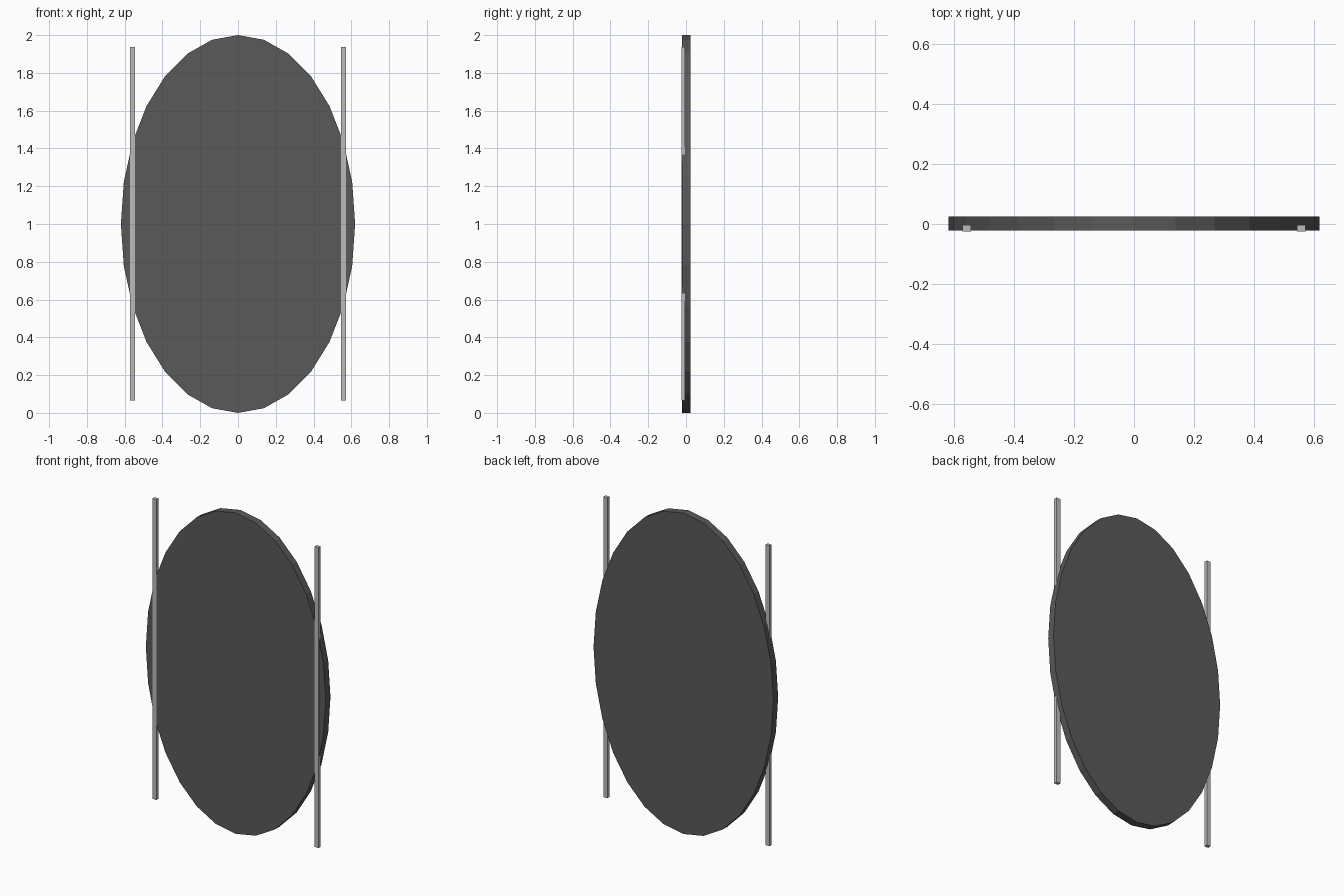
import bpy, bmesh
from math import radians
from mathutils import Matrix

if "Cube" in bpy.data.objects:
    bpy.data.objects.remove(bpy.data.objects["Cube"])


def finish(name, bm, color):
    bmesh.ops.recalc_face_normals(bm, faces=bm.faces)
    mesh = bpy.data.meshes.new(name)
    bm.to_mesh(mesh)
    bm.free()
    mat = bpy.data.materials.new(name + "_material")
    mat.diffuse_color = color
    mat.use_nodes = True
    mat.node_tree.nodes["Principled BSDF"].inputs["Base Color"].default_value = mat.diffuse_color
    mesh.materials.append(mat)
    obj = bpy.data.objects.new(name, mesh)
    bpy.context.collection.objects.link(obj)
    return obj


# Oval panel: 28-sided flat-shaded disc, stretched upright
bm = bmesh.new()
bmesh.ops.create_cone(bm, cap_ends=True, segments=28, radius1=1, radius2=1, depth=0.047)
bmesh.ops.transform(
    bm, verts=bm.verts,
    matrix=Matrix.Translation((0, 0.0015, 1))
    @ Matrix.Diagonal((0.62, 1, 1, 1))
    @ Matrix.Rotation(radians(90), 4, 'X'))
finish("oval_panel", bm, (0.1, 0.1, 0.1, 1))

# Two slim upright rails set into the front face
for side, x in (("left", -0.559), ("right", 0.559)):
    bm = bmesh.new()
    bmesh.ops.create_cube(bm, size=1)
    bmesh.ops.transform(
        bm, verts=bm.verts,
        matrix=Matrix.Translation((x, -0.0145, 1.002))
        @ Matrix.Diagonal((0.028, 0.021, 1.872, 1)))
    finish(side + "_rail", bm, (0.5, 0.5, 0.5, 1))
